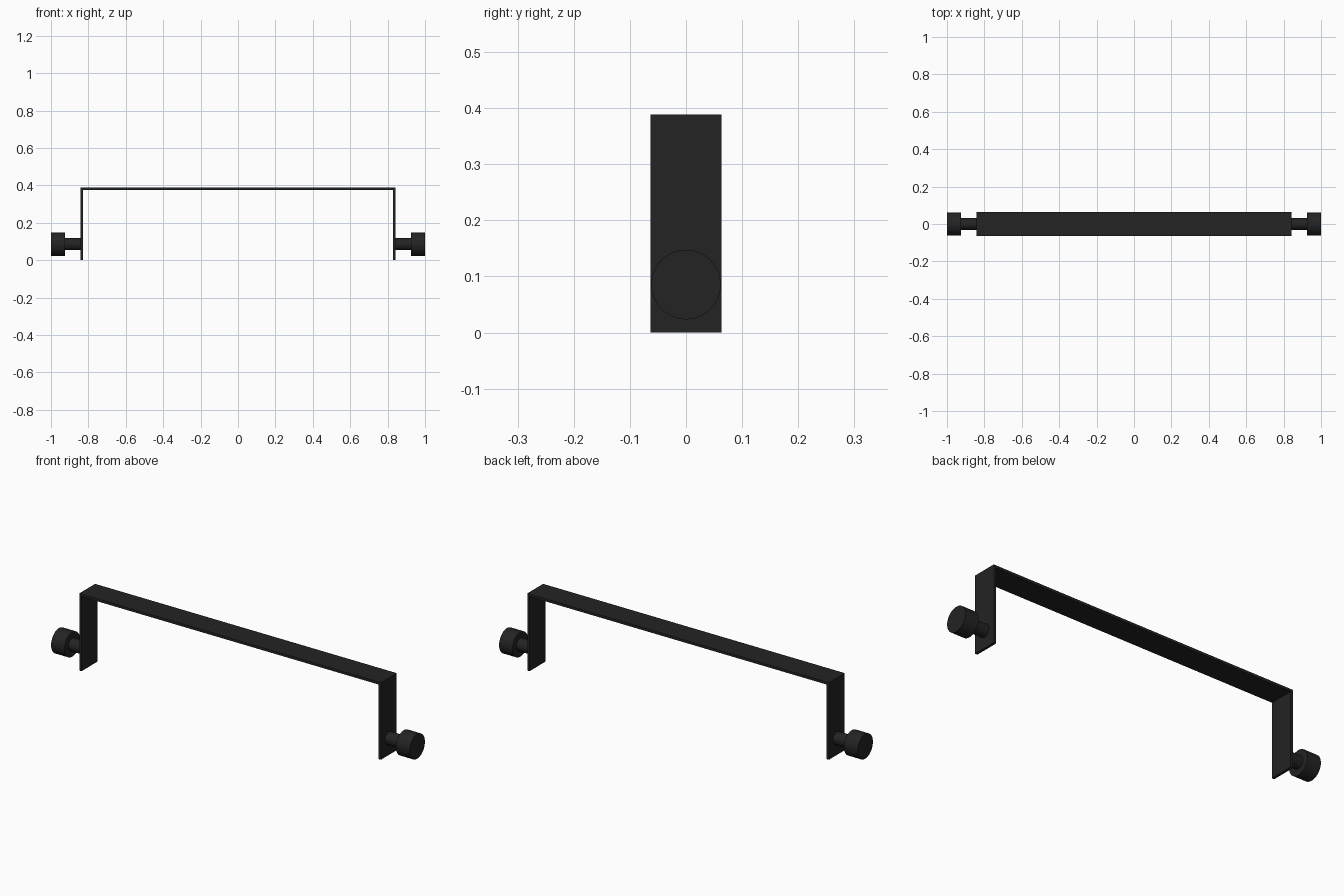
import bpy
import math

cube = bpy.data.objects.get("Cube")
if cube:
    bpy.data.objects.remove(cube, do_unlink=True)

black = bpy.data.materials.new("matte_black")
black.use_nodes = True
COLOUR = (0.017, 0.017, 0.017, 1)
black.diffuse_color = COLOUR
black.node_tree.nodes["Principled BSDF"].inputs["Base Color"].default_value = COLOUR

HALF_SPAN, HEIGHT, HALF_DEPTH, SHEET = 0.842, 0.389, 0.063, 0.013
SCREW_Z = 0.0855


def bent_strip():
    """Flat strip folded into a U, extruded along its depth."""
    a, b = HALF_SPAN, HALF_SPAN - SHEET
    top, under = HEIGHT, HEIGHT - SHEET
    outline = [(-a, 0), (-b, 0), (-b, under), (b, under),
               (b, 0), (a, 0), (a, top), (-a, top)]
    n = len(outline)
    verts = [(x, y, z) for y in (-HALF_DEPTH, HALF_DEPTH) for x, z in outline]
    # Each end cap is three quads, mitred at the folds
    caps = [(0, 1, 2, 7), (7, 2, 3, 6), (3, 4, 5, 6)]
    faces = caps + [tuple(i + n for i in reversed(f)) for f in caps]
    faces += [(i, i + n, (i + 1) % n + n, (i + 1) % n) for i in range(n)]
    mesh = bpy.data.meshes.new("bracket")
    mesh.from_pydata(verts, [], faces)
    mesh.materials.append(black)
    bpy.context.collection.objects.link(bpy.data.objects.new("bracket", mesh))


def rod(name, side, x0, x1, radius, sides):
    """Cylinder lying along x, between two distances from the centre."""
    bpy.ops.mesh.primitive_cylinder_add(
        vertices=sides, radius=radius, depth=x1 - x0,
        location=(side * (x0 + x1) / 2, 0, SCREW_Z),
        rotation=(0, math.pi / 2, 0))
    obj = bpy.context.object
    obj.name = name
    obj.data.materials.append(black)
    bpy.ops.object.shade_smooth_by_angle(angle=math.radians(30))


bent_strip()

# Thumb screw on each leg
for label, side in (("left", 1), ("right", -1)):
    rod(label + "_screw_shaft", side, HALF_SPAN - SHEET / 2, 0.93, 0.032, 16)
    rod(label + "_screw_knob", side, 0.925, 1.0, 0.062, 48)
